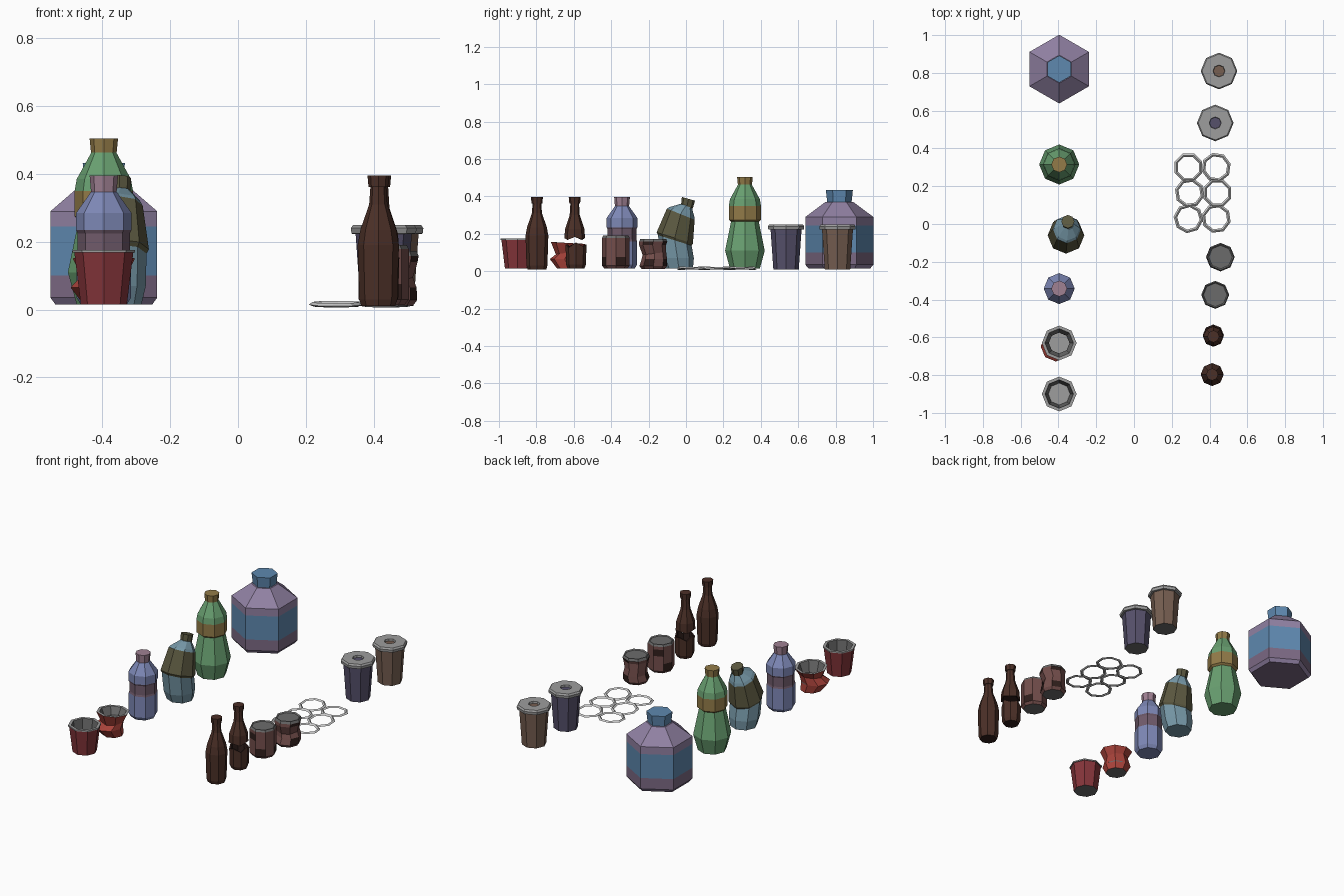
import bpy, bmesh, math

if "Cube" in bpy.data.objects:
    bpy.data.objects.remove(bpy.data.objects["Cube"])

# Display colours, converted to linear when the material is made
COLORS = {
    "red": (.52, .22, .24), "bright_red": (.66, .27, .24), "green": (.41, .62, .44),
    "gold": (.57, .48, .29), "purple": (.56, .50, .63), "blue": (.37, .53, .68),
    "teal": (.46, .59, .65), "olive": (.36, .35, .26), "peri": (.49, .53, .71),
    "mauve": (.44, .36, .42), "pink": (.62, .50, .57), "brown": (.46, .37, .32),
    "indigo": (.34, .32, .42), "glass": (.30, .20, .17), "can": (.45, .31, .30),
    "dark": (.20, .14, .13), "plum": (.48, .41, .51), "shade": (.42, .42, .42),
    "grey": (.61, .61, .61), "pale": (.74, .74, .74)}
MATS = {}


def mat(key):
    if key not in MATS:
        MATS[key] = bpy.data.materials.new(key)
        MATS[key].diffuse_color = (*(c ** 2.2 for c in COLORS[key]), 1)
    return MATS[key]


def lathe(name, x, y, rings, cols, n=8, rot=0, caps=("shade", "grey")):
    """Rings are (radius, z, dx, dy, tilt, jag); cols has one colour (or an
    alternating tuple) per band; caps colour the end faces, None leaves open."""
    me = bpy.data.meshes.new(name)
    ob = bpy.data.objects.new(name, me)
    bpy.context.collection.objects.link(ob)
    slots = []

    def slot(c):
        if c not in slots:
            slots.append(c)
            me.materials.append(mat(c))
        return slots.index(c)

    bm = bmesh.new()
    loops = []
    for ring in rings:
        r, z, dx, dy, tilt, jag = (tuple(ring) + (0,) * 6)[:6]
        loop = []
        for j in range(n):
            a = 2 * math.pi * j / n + math.radians(rot)
            c, s = r * math.cos(a), r * math.sin(a)
            zz = z + tilt * s / max(r, .001) + jag * (1, -.6, .3, -1)[j % 4]
            loop.append(bm.verts.new((x + dx + c, y + dy + s, zz)))
        loops.append(loop)
    for i in range(len(loops) - 1):
        a, b = loops[i], loops[i + 1]
        for j in range(n):
            k = (j + 1) % n
            f = bm.faces.new((a[j], a[k], b[k], b[j]))
            c = cols[i] if isinstance(cols, (list, tuple)) else cols
            f.material_index = slot(c if isinstance(c, str) else c[(i + j) % len(c)])
    if caps[0]:
        bm.faces.new(loops[0][::-1]).material_index = slot(caps[0])
    if caps[1]:
        bm.faces.new(loops[-1]).material_index = slot(caps[1])
    bm.to_mesh(me)
    bm.free()
    return ob


def cap(name, x, y, r, z0, z1, col, n=8, rot=0, lean=0):
    lathe(name, x, y, [(r * .9, z0, 0, 0, -lean), (r, z1, 0, lean * .8, -lean)],
          col, n, rot, (col, col))


# Large hexagonal jug
X = -.396
lathe("jug", X, .82, [(.165, .015), (.182, .035), (.182, .1), (.182, .245), (.182, .29), (.075, .37)],
      ["purple", "plum", "blue", "purple", "purple"], 6, 90, ("plum", "purple"))
cap("jug_cap", X, .82, .072, .365, .433, "blue", 6, 90)

# Tall green bottle
lathe("green_bottle", X, .315,
      [(.08, .015), (.106, .11), (.074, .265), (.086, .275), (.086, .35), (.08, .385), (.036, .465)],
      ["green", "green", "gold", "gold", "green", "green"], caps=("green", "green"))
cap("green_bottle_cap", X, .315, .042, .463, .505, "gold")

# Leaning bottle
lathe("leaning_bottle", -.36, -.05,
      [(.075, .015, 0, .012), (.088, .07, 0, .004), (.09, .165, 0, -.01, -.028), (.097, .178, 0, -.01, -.03),
       (.074, .305, .005, .022, -.03), (.066, .318, .007, .028, -.025), (.03, .352, .012, .05, -.008)],
      ["teal", "teal", "olive", "olive", "teal", "teal"], caps=("teal", "teal"))
cap("leaning_bottle_cap", -.35, .005, .035, .345, .387, "olive", lean=.01)

# Small upright bottle
lathe("small_bottle", X, -.342,
      [(.068, .015), (.08, .035), (.08, .16), (.077, .17), (.077, .225), (.082, .235), (.082, .285), (.036, .35)],
      ["peri", "peri", "mauve", "mauve", "mauve", "peri", "peri"], caps=("peri", "peri"))
cap("small_bottle_cap", X, -.342, .042, .347, .396, "pink")

# Open cups: outer wall, rim, inner wall, inside floor
lathe("crushed_cup", X, -.63,
      [(.06, .015), (.08, .065, -.018, -.018), (.066, .1, 0, 0, .01), (.092, .151, 0, 0, -.005),
       (.076, .151, 0, 0, -.005), (.055, .1, 0, 0, .01), (.055, .025)],
      ["bright_red"] * 3 + ["grey", "shade", "shade"])
lathe("cup", X, -.9, [(.068, .015), (.087, .168), (.092, .168), (.092, .176), (.075, .176), (.058, .025)],
      ["red", "grey", "grey", "grey", "shade"])

# Lidded drink cups with a small hole in the lid
for name, x, y, col in (("brown", .45, .81, "brown"), ("indigo", .43, .535, "indigo")):
    lathe(name + "_cup", x, y, [(.068, .01), (.083, .225), (.083, .236)], col, caps=("shade", col))
    lathe(name + "_cup_lid", x, y,
          [(.08, .222), (.095, .224), (.097, .24), (.09, .25), (.032, .25), (.03, .238)],
          "grey", caps=(None, col))

# Plastic six-ring carrier
for row in range(3):
    for side in range(2):
        px = .288 + .147 * side + (0, .006, 0)[row]
        py = .3 - .135 * row
        w = .004 * (-1) ** (row + side)
        lathe("carrier_ring", px, py,
              [(.06, .014, 0, 0, w), (.069, .01, 0, 0, w), (.079, .014, 0, 0, w), (.069, .022, 0, 0, w),
               (.06, .014, 0, 0, w)], "pale", 8, 22.5 + 8 * (row - side), (None, None))

# Drink cans
lathe("can", .43, -.375,
      [(.062, .015), (.074, .03), (.074, .075), (.074, .12), (.074, .16), (.074, .178), (.068, .19), (.062, .184)],
      ["can", ("can", "dark", "can"), "can", ("can", "can", "dark"), "can", "shade", "shade"], caps=("shade", "shade"))
lathe("crushed_can", .455, -.175,
      [(.062, .012), (.074, .028), (.068, .065, .004, .006), (.063, .095, -.002, .006, .008),
       (.072, .14, .003, -.004), (.075, .158, .003), (.069, .173, .003), (.062, .167, .003)],
      ["can", ("can", "can", "dark"), "can", "can", ("can", "can", "dark"), "shade", "shade"],
      caps=("shade", "shade"))

# Glass bottles: one whole, one broken in two
lathe("glass_bottle", .414, -.797,
      [(.05, .01), (.056, .03), (.061, .19), (.053, .235), (.027, .31), (.023, .365)],
      "glass", caps=("dark", "glass"))
cap("glass_bottle_cap", .414, -.797, .032, .362, .396, "glass")
lathe("broken_bottle_base", .42, -.588,
      [(.045, .015), (.053, .035), (.056, .14, 0, 0, 0, .014), (.047, .14, 0, 0, 0, .014), (.045, .03)],
      ["glass", "glass", "dark", "dark"], caps=("dark", "dark"))
lathe("broken_bottle_neck", .42, -.595,
      [(.045, .182, 0, 0, 0, .008), (.055, .175, 0, 0, 0, .008), (.052, .225), (.027, .3), (.023, .365)],
      ["dark", "glass", "glass", "glass"], caps=("dark", "glass"))
cap("broken_bottle_cap", .42, -.595, .032, .362, .396, "glass")

for m in bpy.data.materials:
    if m.users and not m.is_grease_pencil:
        m.use_nodes = True
        m.node_tree.nodes["Principled BSDF"].inputs["Base Color"].default_value = m.diffuse_color
